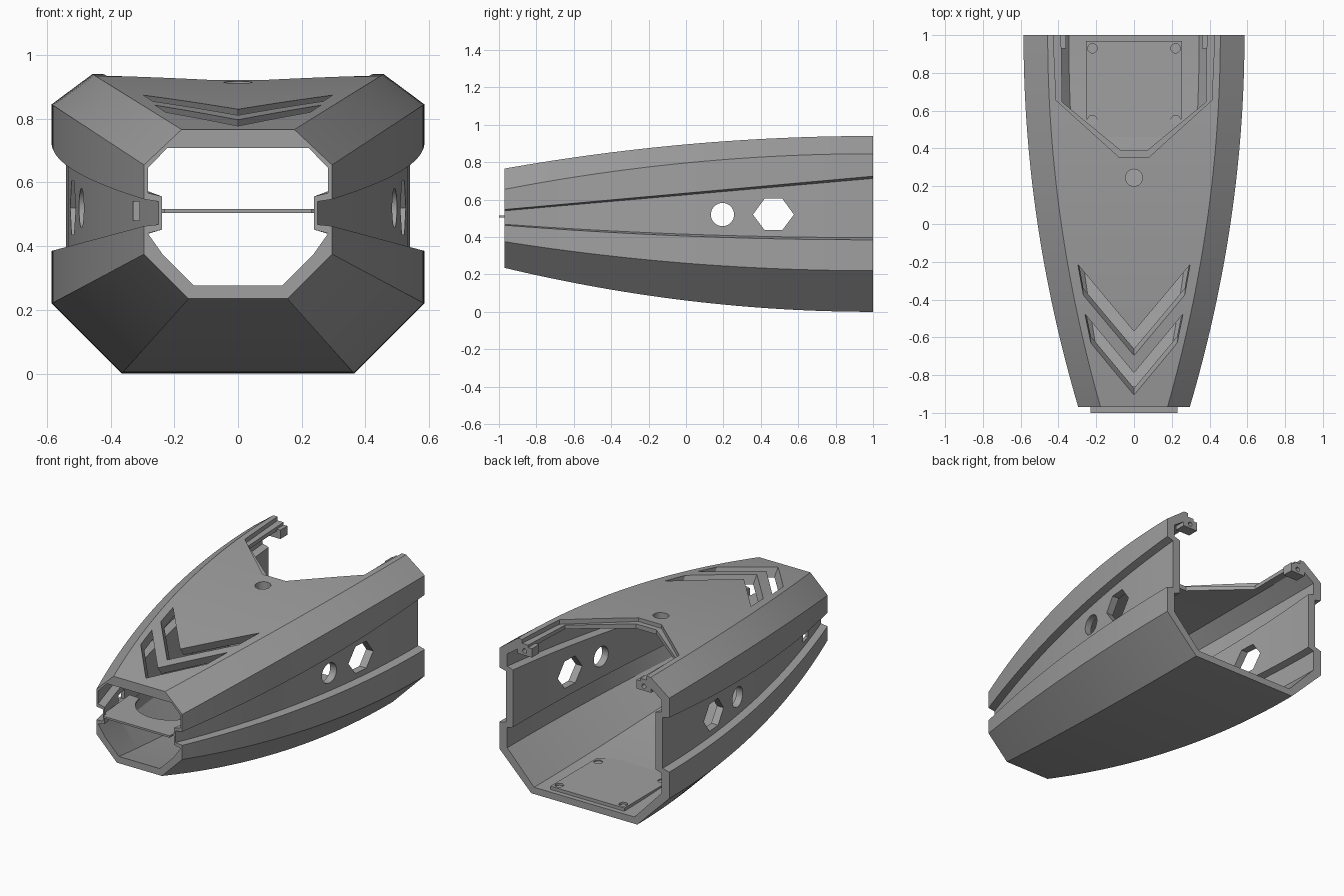
import bpy, bmesh, math

if "Cube" in bpy.data.objects:
    bpy.data.objects.remove(bpy.data.objects["Cube"])

grey = bpy.data.materials.new("plain grey")
grey.diffuse_color = (0.35, 0.35, 0.35, 1)
grey.use_nodes = True
grey.node_tree.nodes["Principled BSDF"].inputs["Base Color"].default_value = grey.diffuse_color


def make(name, bm):
    bmesh.ops.recalc_face_normals(bm, faces=bm.faces)
    me = bpy.data.meshes.new(name)
    bm.to_mesh(me)
    bm.free()
    ob = bpy.data.objects.new(name, me)
    bpy.context.collection.objects.link(ob)
    me.materials.append(grey)
    return ob


def prism(name, pts, z0, z1, shear=0.0, slope=0.0, axis='Z'):
    """Extrude a 2D outline; shear moves the top in y, slope tilts both ends along y."""
    bm = bmesh.new()
    rings = []
    for z, s in ((z0, 0), (z1, shear)):
        if axis == 'Z':
            rings.append([bm.verts.new((x, y + s, z + slope * y)) for x, y in pts])
        else:  # outline is (y, z), extruded along x
            rings.append([bm.verts.new((z, a, b)) for a, b in pts])
    n = len(pts)
    bm.faces.new(rings[0])
    bm.faces.new(rings[1])
    for i in range(n):
        j = (i + 1) % n
        bm.faces.new((rings[0][i], rings[0][j], rings[1][j], rings[1][i]))
    return make(name, bm)


def circle(cx, cy, r, n=32):
    return [(cx + r * math.cos(2 * math.pi * i / n), cy + r * math.sin(2 * math.pi * i / n)) for i in range(n)]


def mirrored(half):
    return half + [(-x, y) for x, y in reversed(half)]


def cut(ob, cutters):
    bpy.context.view_layer.objects.active = ob
    for c in cutters:
        m = ob.modifiers.new("cut", 'BOOLEAN')
        m.operation, m.solver, m.object = 'DIFFERENCE', 'EXACT', c
        bpy.ops.object.modifier_apply(modifier=m.name)
    for c in cutters:
        bpy.data.objects.remove(c)


# Section corners, bottom to top: (x, z) at the back, then (x, z) at the front
OUTER = [(.365, 0, .155, .235), (.585, .22, .295, .375), (.585, .385, .295, .463),
         (.54, .397, .25, .468), (.54, .713, .25, .54), (.585, .725, .295, .547),
         (.585, .845, .295, .655), (.457, .94, .177, .766)]
INNER = [(.345, .042, .14, .277), (.53, .238, .235, .372), (.53, .365, .283, .44),
         (.49, .377, .238, .452), (.49, .733, .238, .556), (.53, .745, .283, .567),
         (.53, .822, .283, .645), (.435, .888, .222, .708)]


def section(table, t):
    half = []
    for i, (xb, zb, xf, zf) in enumerate(table):
        k = t if i in (4, 5) else t * t      # upper groove edge runs straight
        half.append((xb + (xf - xb) * t * t, zb + (zf - zb) * k))
    return mirrored(half)


# Hollow tapered shell
bm = bmesh.new()
STEPS, loops = 32, []
for s in range(STEPS + 1):
    t = s / STEPS
    y = 1 - 1.97 * t
    loops.append([[bm.verts.new((x, y, z)) for x, z in section(tab, t)] for tab in (OUTER, INNER)])
N = 16
for i in range(N):
    j = (i + 1) % N
    for a, b in zip(loops, loops[1:]):
        for k in (0, 1):
            bm.faces.new((a[k][i], a[k][j], b[k][j], b[k][i]))
    for e in (loops[0], loops[-1]):
        bm.faces.new((e[0][i], e[0][j], e[1][j], e[1][i]))
shell = make("shell", bm)

cutters = [
    # rear top opening, with a shallow ledge around it
    prism("opening_cutter", mirrored([(.07, .39), (.38, .645), (.388, 1.1)]), .6, 1.2),
    prism("ledge_cutter", mirrored([(.08, .355), (.412, .655), (.432, 1.1)]), .888, 1.2, slope=.028),
    # round hole in the top
    prism("top_hole_cutter", circle(0, .245, .045), .75, 1.2),
    # side holes: round and hexagonal, through both walls
    prism("side_hole_cutter", circle(.195, .52, .062), -1, 1, axis='X'),
    prism("hex_hole_cutter", [(.358, .52), (.42, .605), (.515, .605), (.577, .52), (.515, .437), (.42, .437)],
          -1, 1, axis='X'),
    # small slot in the left groove
    prism("slot_cutter", [(-.76, .48), (-.68, .48), (-.68, .54), (-.76, .54)], -.5, -.2, axis='X'),
]
# chevron vents, leaning backwards through the roof
for tip_x, tip_y, mid_y, low_x, low_y, low_mid in ((.297, -.2, -.585, .268, -.375, -.725),
                                                   (.26, -.46, -.805, .228, -.63, -.935)):
    base = [(0, mid_y), (tip_x, tip_y), (low_x, low_y), (0, low_mid), (-low_x, low_y), (-tip_x, tip_y)]
    z_top = .94 - .175 * ((1 - (mid_y + tip_y) / 2) / 1.97) ** 2
    cutters.append(prism("vent_cutter", [(x, y + .07) for x, y in base],
                         z_top - .1, z_top + .1, shear=-.14))
cut(shell, cutters)

# Thin front shelf with a round bite at its rear
arc = [(.2 * math.cos(a), -.66 - .2 * math.sin(a)) for a in [math.pi * i / 48 for i in range(2, 25)]]
shelf = prism("front_shelf", mirrored([(.23, -1), (.23, -.97), (.245, -.96), (.27, -.68)] + arc), .504, .516)

# Flat floor pad with four screw holes
pad = prism("floor_pad", mirrored([(.255, .97), (.255, .52), (.17, .46)]), .02, .062)
cut(pad, [prism("pad_hole_cutter", circle(x, y, .025, 20), .05, .2) for x in (-.22, .22) for y in (.55, .93)])

# Rear corner tabs under the rails, each with a screw hole
for side, name in ((-1, "left_rail_tab"), (1, "right_rail_tab")):
    tab = prism(name, [(side * x, y) for x, y in ((.36, .93), (.46, .93), (.46, 1), (.36, 1))], .845, .9)
    bm = bmesh.new()
    bmesh.ops.create_cone(bm, cap_ends=True, segments=16, radius1=.014, radius2=.014, depth=.1)
    for v in bm.verts:
        v.co = (v.co.x + side * .41, v.co.z + 1, v.co.y + .873)
    cut(tab, [make("tab_hole_cutter", bm)])

for ob in list(bpy.data.objects):
    bpy.ops.object.select_all(action='DESELECT')
    ob.select_set(True)
    bpy.context.view_layer.objects.active = ob
    bpy.ops.object.shade_smooth_by_angle(angle=math.radians(20))
